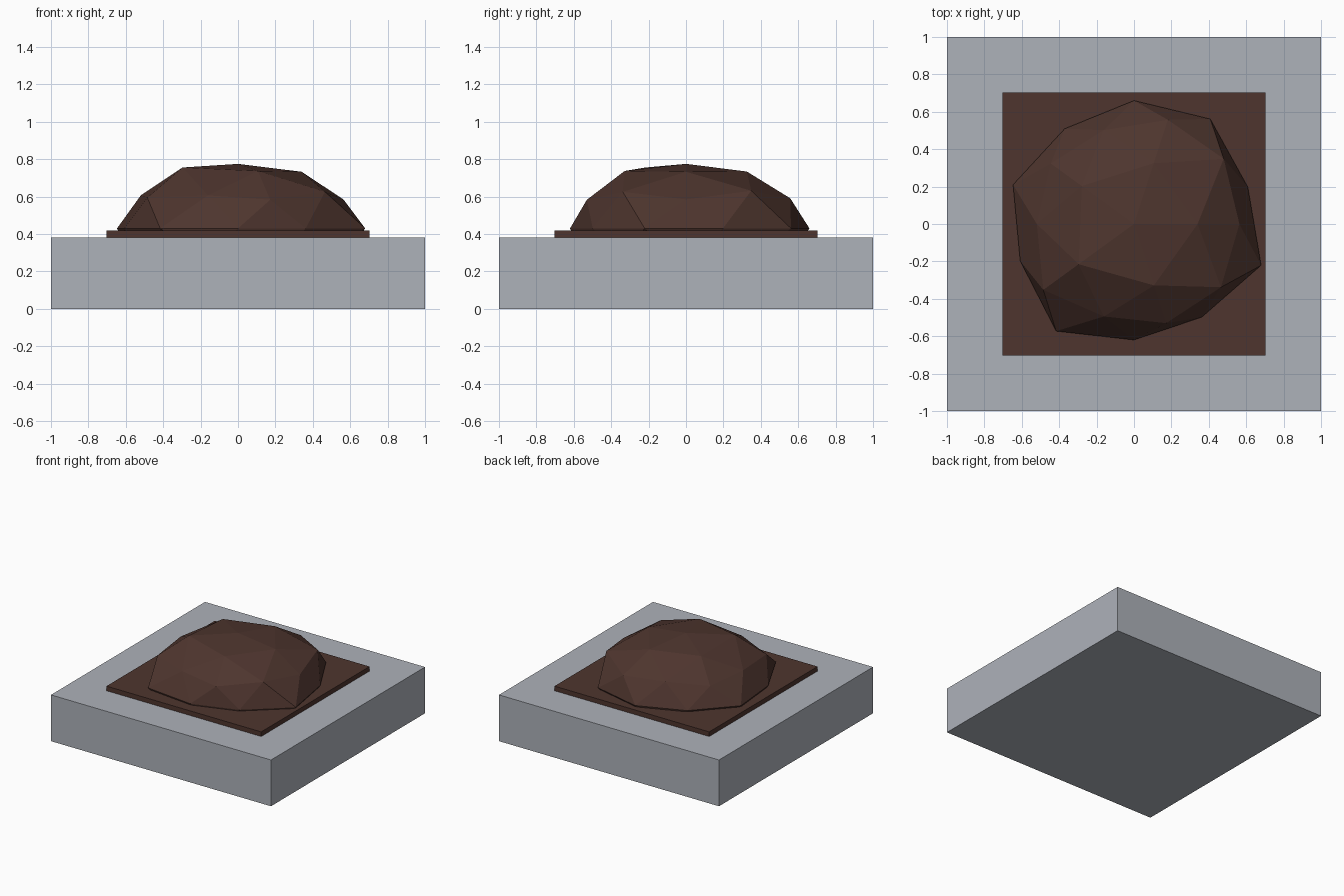
import bpy, math

if "Cube" in bpy.data.objects:
    bpy.data.objects.remove(bpy.data.objects["Cube"])


def material(name, srgb):
    m = bpy.data.materials.new(name)
    lin = [(c / 255 / 12.92) if c < 11 else ((c / 255 + 0.055) / 1.055) ** 2.4 for c in srgb]
    m.diffuse_color = (*lin, 1)
    m.use_nodes = True
    m.node_tree.nodes["Principled BSDF"].inputs["Base Color"].default_value = m.diffuse_color
    return m


stone = material("grey stone", (174, 178, 186))
earth = material("brown earth", (78, 53, 46))


def box(name, side, z0, z1, mat):
    bpy.ops.mesh.primitive_cube_add(size=1, location=(0, 0, (z0 + z1) / 2))
    ob = bpy.context.object
    ob.name = name
    ob.scale = (side, side, z1 - z0)
    bpy.ops.object.transform_apply(location=False, rotation=False, scale=True)
    ob.data.materials.append(mat)
    return ob


# Square base block and thin bed of earth on top
box("base_block", 2.0, 0.0, 0.38, stone)
box("earth_bed", 1.406, 0.38, 0.418, earth)

# Lumpy low-poly mound: squashed icosphere with a radius for each vertex,
# ordered by angle inside each ring (unit height: first angle, step, radii)
RINGS = {
    1.0: (0, 360, [0.627]),
    0.851: (0, 72, [0.647, 0.65, 0.656, 0.696, 0.656]),
    0.526: (36, 72, [0.697, 0.62, 0.611, 0.611, 0.676]),
    0.447: (0, 72, [0.63, 0.655, 0.615, 0.67, 0.623]),
    0.0: (18, 36, [0.64, 0.694, 0.66, 0.63, 0.68,
                   0.64, 0.708, 0.62, 0.616, 0.715]),
}
bpy.ops.mesh.primitive_ico_sphere_add(subdivisions=2, radius=1, location=(0, 0, 0.43))
mound = bpy.context.object
mound.name = "earth_mound"
for v in mound.data.vertices:
    radius = 0.645
    if v.co.z > -0.1:
        height = min(RINGS, key=lambda h: abs(h - v.co.z))
        start, step, radii = RINGS[height]
        angle = math.degrees(math.atan2(v.co.y, v.co.x))
        radius = radii[round((angle - start) / step) % len(radii)]
    v.co = v.co * radius
    v.co.z *= 0.55
mound.data.materials.append(earth)
bpy.ops.object.shade_flat()
